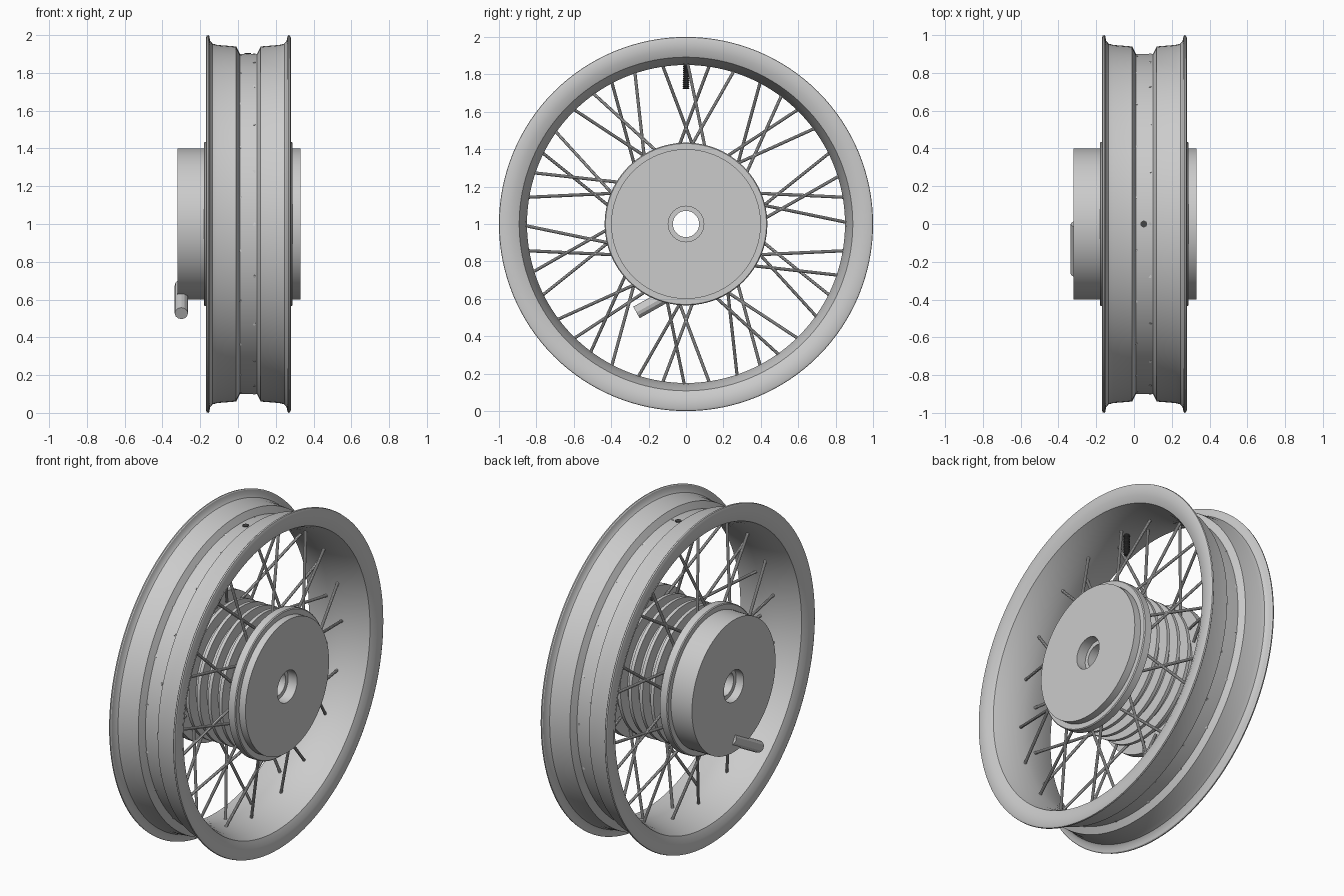
import bpy, bmesh, math
from mathutils import Vector, Matrix

if "Cube" in bpy.data.objects:
    bpy.data.objects.remove(bpy.data.objects["Cube"])

CENTRE = Vector((0, 0, 1))
RIM_X = 0.055


def finish(bm, name, smooth=True):
    bmesh.ops.recalc_face_normals(bm, faces=bm.faces)
    me = bpy.data.meshes.new(name)
    bm.to_mesh(me)
    bm.free()
    ob = bpy.data.objects.new(name, me)
    bpy.context.collection.objects.link(ob)
    if smooth:
        bpy.ops.object.select_all(action='DESELECT')
        ob.select_set(True)
        bpy.context.view_layer.objects.active = ob
        bpy.ops.object.shade_smooth_by_angle(angle=math.radians(28))
    return ob


def lathe(name, profile, segs=96):
    """Spin a closed (x, radius) outline around the wheel axis."""
    bm = bmesh.new()
    rings = []
    for i in range(segs):
        a = 2 * math.pi * i / segs
        rings.append([bm.verts.new((x, r * math.cos(a), 1 + r * math.sin(a))) for x, r in profile])
    n = len(profile)
    for i in range(segs):
        a, b = rings[i], rings[(i + 1) % segs]
        for j in range(n):
            k = (j + 1) % n
            bm.faces.new((a[j], a[k], b[k], b[j]))
    return finish(bm, name)


def rod(bm, p, q, r, sides):
    p, q = Vector(p), Vector(q)
    d = q - p
    m = Matrix.Translation((p + q) / 2) @ d.to_track_quat('Z', 'Y').to_matrix().to_4x4()
    bmesh.ops.create_cone(bm, cap_ends=True, segments=sides, radius1=r, radius2=r,
                          depth=d.length, matrix=m)


def polar(x, r, deg):
    a = math.radians(deg)
    return CENTRE + Vector((x, r * math.cos(a), r * math.sin(a)))


# Rim: half outlines measured from the rim's middle plane, mirrored
outer = [(0.045, 0.90), (0.065, 0.94), (0.165, 0.948), (0.19, 0.955), (0.202, 0.97), (0.207, 0.995), (0.212, 1.0)]
inner = [(0.22, 0.998), (0.225, 0.985), (0.222, 0.93), (0.205, 0.892), (0.15, 0.872), (0.08, 0.857), (0.025, 0.85)]
half = outer + inner
lathe("rim", [(RIM_X + x, r) for x, r in half] + [(RIM_X - x, r) for x, r in reversed(half)], 128)

# Hub: brake drum, cooling ribs, flanges and stepped axle bore
ribs = []
for i in range(1, 5):
    x = -0.13 + 0.074 * i
    ribs += [(x - 0.013, 0.34), (x - 0.01, 0.405), (x + 0.01, 0.405), (x + 0.013, 0.34)]
hub = [(-0.32, 0.095), (-0.32, 0.40), (-0.18, 0.40), (-0.18, 0.43), (-0.175, 0.435),
       (-0.13, 0.435), (-0.13, 0.34)] + ribs + [
       (0.24, 0.34), (0.24, 0.435), (0.283, 0.435), (0.288, 0.43), (0.288, 0.40),
       (0.33, 0.40), (0.33, 0.095), (0.27, 0.095), (0.27, 0.07), (-0.27, 0.07), (-0.27, 0.095)]
lathe("hub", hub)

# Spokes: ten crossed groups of four, alternating between the two flanges
bm = bmesh.new()
for g in range(10):
    for k, lean in enumerate((17, 17, -17, -17)):
        ang = g * 36 + k * 9
        hub_x, rim_x = ((0.222, 0.085), (-0.112, 0.015))[k % 2]
        rod(bm, polar(hub_x, 0.38, ang + lean), polar(rim_x, 0.901, ang), 0.0085, 10)
finish(bm, "spokes")

# Brake arm on the drum side
bm = bmesh.new()
rod(bm, (-0.30, 0.0, 0.675), (-0.30, -0.265, 0.527), 0.035, 12)
finish(bm, "brake_arm", smooth=False)

# Threaded valve stem through the rim
bm = bmesh.new()
rod(bm, (RIM_X - 0.003, 0, 1.73), (RIM_X - 0.003, 0, 1.903), 0.014, 16)
for i in range(12):
    z = 1.724 + i * 0.0105
    for s in (0, 1):
        bmesh.ops.create_cone(bm, cap_ends=True, segments=16, radius1=(0.014, 0.018)[s],
                              radius2=(0.018, 0.014)[s], depth=0.004,
                              matrix=Matrix.Translation((RIM_X - 0.003, 0, z + s * 0.004)))
rod(bm, (RIM_X - 0.003, 0, 1.895), (RIM_X - 0.003, 0, 1.904), 0.018, 16)
valve = finish(bm, "valve_stem", smooth=False)
mat = bpy.data.materials.new("dark_valve")
mat.diffuse_color = (0.06, 0.06, 0.06, 1)
mat.use_nodes = True
mat.node_tree.nodes["Principled BSDF"].inputs["Base Color"].default_value = mat.diffuse_color
valve.data.materials.append(mat)
